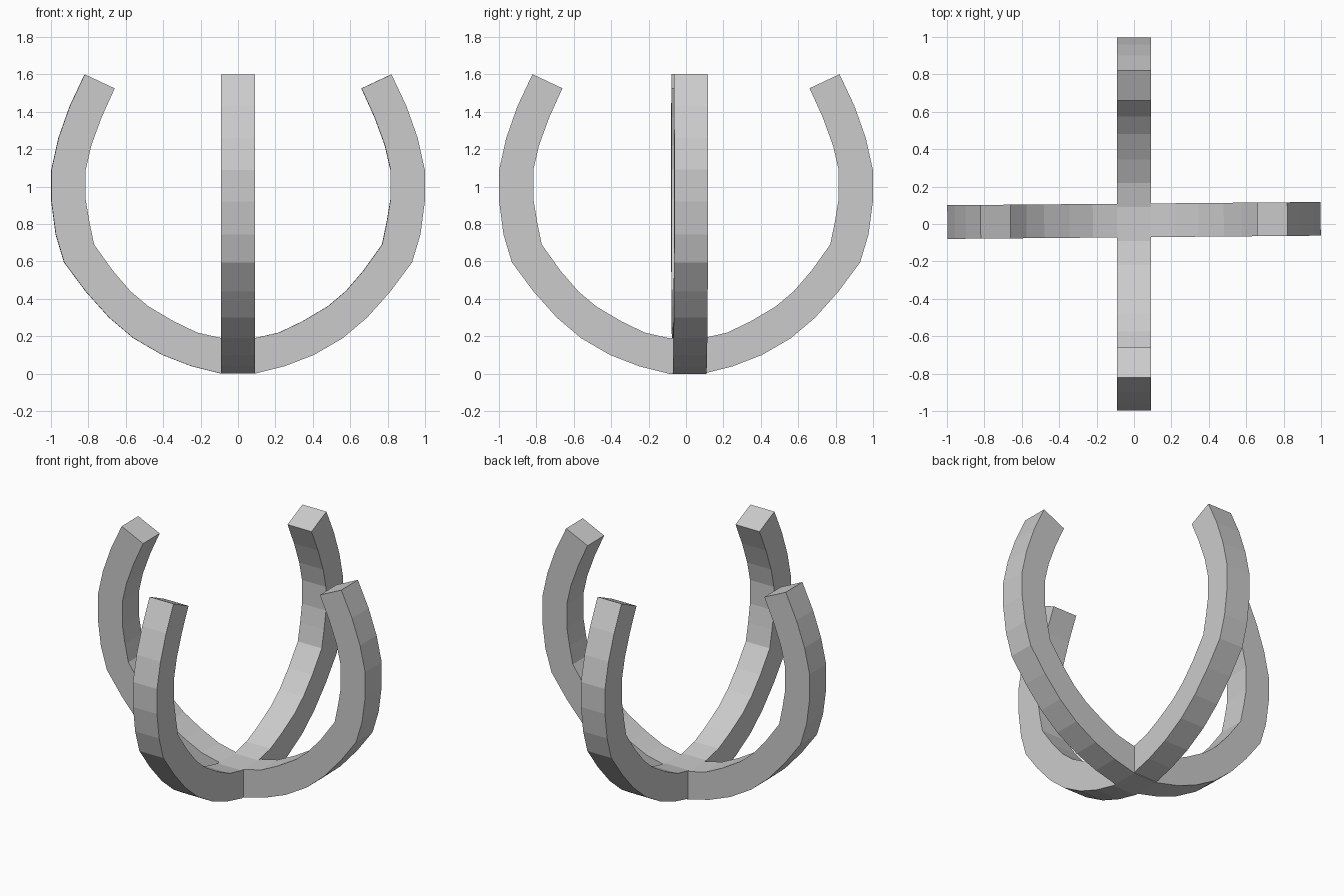
import bpy, bmesh, math

if "Cube" in bpy.data.objects:
    bpy.data.objects.remove(bpy.data.objects["Cube"])

# Half-arch cross-sections: (outer point, inner point) from the base to the tip
STATIONS = [
    ((0.09, 0.00), (0.09, 0.19)),
    ((0.25, 0.04), (0.22, 0.22)),
    ((0.405, 0.10), (0.345, 0.28)),
    ((0.56, 0.19), (0.48, 0.36)),
    ((0.69, 0.30), (0.575, 0.44)),
    ((0.815, 0.44), (0.67, 0.55)),
    ((0.93, 0.595), (0.77, 0.69)),
    ((0.975, 0.745), (0.795, 0.81)),
    ((0.998, 0.92), (0.815, 0.93)),
    ((0.998, 1.09), (0.815, 1.09)),
    ((0.96, 1.26), (0.785, 1.22)),
    ((0.90, 1.43), (0.73, 1.37)),
    ((0.82, 1.60), (0.66, 1.525)),
]
HALF_WIDTH = 0.09


def make_arch(name, angle, offset_y):
    """Square-section bar swept along the mirrored stations."""
    bm = bmesh.new()
    mirrored = [((-o[0], o[1]), (-i[0], i[1])) for o, i in reversed(STATIONS)]
    rings = []
    for (ox, oz), (ix, iz) in mirrored + STATIONS:
        w = HALF_WIDTH
        rings.append([bm.verts.new(c) for c in
                      ((ox, -w, oz), (ox, w, oz), (ix, w, iz), (ix, -w, iz))])
    for a, b in zip(rings, rings[1:]):
        for k in range(4):
            n = (k + 1) % 4
            bm.faces.new((a[k], a[n], b[n], b[k]))
    bm.faces.new(rings[0])
    bm.faces.new(rings[-1])
    bmesh.ops.recalc_face_normals(bm, faces=bm.faces)
    mesh = bpy.data.meshes.new(name)
    bm.to_mesh(mesh)
    bm.free()
    obj = bpy.data.objects.new(name, mesh)
    obj.rotation_euler.z = angle
    obj.location.y = offset_y
    bpy.context.collection.objects.link(obj)
    return obj


# Two crossing arches; the sideways one is slightly turned and shifted
make_arch("front_back_arch", math.radians(90), 0.0)
make_arch("side_arch", math.radians(0.5), 0.019)
